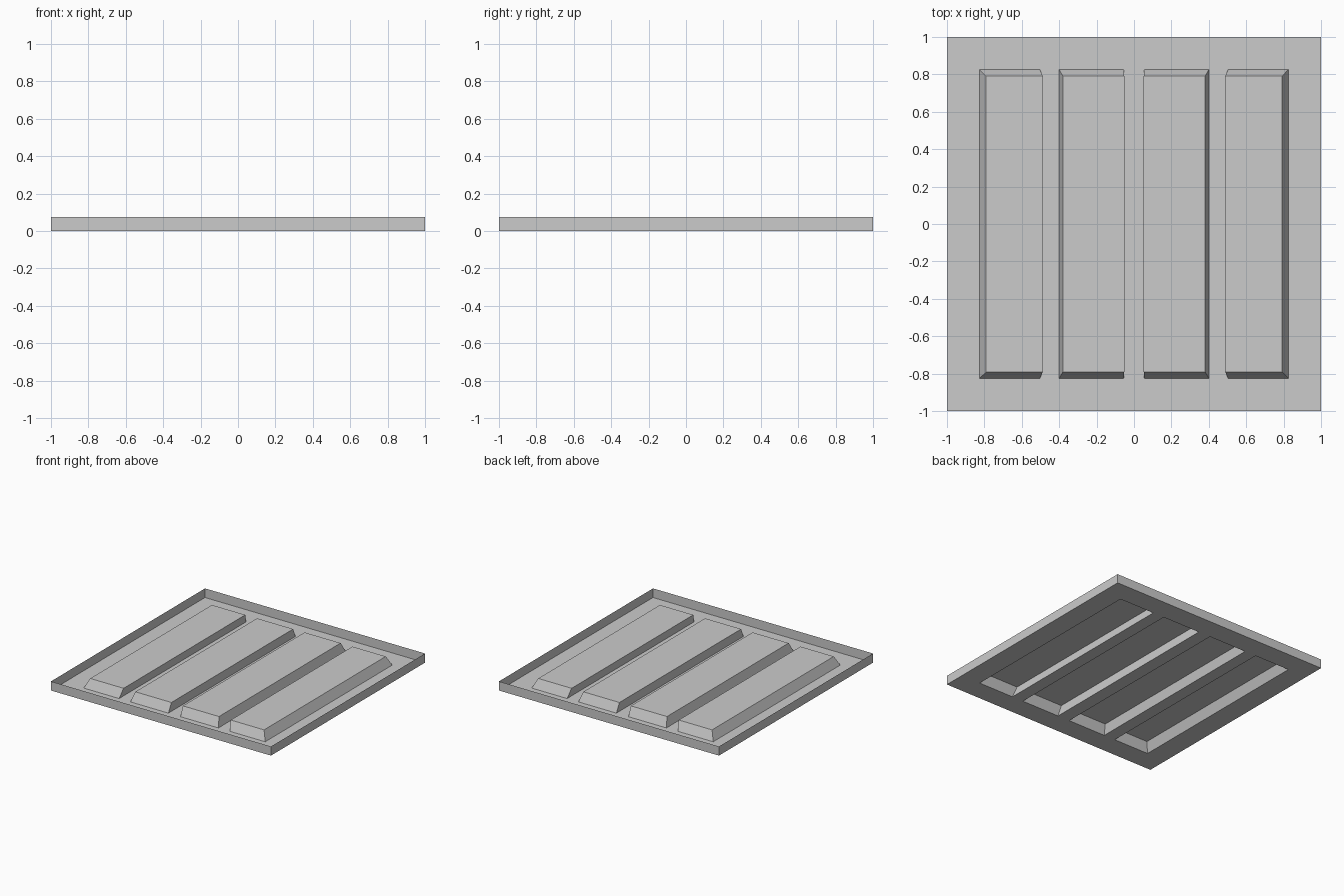
import bpy, bmesh

if "Cube" in bpy.data.objects:
    bpy.data.objects.remove(bpy.data.objects["Cube"])

H = 0.075          # rim and rib height
YB, YT = 0.825, 0.79   # rib half length at base and top

# Rib x extents on the left half: base left, base right, top left, top right
left_ribs = [(-0.825, -0.503, -0.79, -0.487), (-0.40, -0.055, -0.38, -0.052)]
ribs = left_ribs + [(-b, -a, -d, -c) for a, b, c, d in reversed(left_ribs)]


def make(name, faces):
    """Build one sheet-metal part from a list of faces given as corner points."""
    bm = bmesh.new()
    for f in faces:
        bm.faces.new([bm.verts.new(p) for p in f])
    bmesh.ops.remove_doubles(bm, verts=bm.verts, dist=1e-5)
    mesh = bpy.data.meshes.new(name)
    bm.to_mesh(mesh)
    bm.free()
    ob = bpy.data.objects.new(name, mesh)
    bpy.context.collection.objects.link(ob)
    return ob


def rect(x0, x1, y0, y1, z):
    return [(x0, y0, z), (x1, y0, z), (x1, y1, z), (x0, y1, z)]


def sides(low, high):
    return [[low[i], low[(i + 1) % 4], high[(i + 1) % 4], high[i]] for i in range(4)]


# Flat sheet, open beneath each rib
xs = [-1] + [x for r in ribs for x in r[:2]] + [1]
ys = [-1, -YB, YB, 1]
make("floor_sheet", [rect(xs[i], xs[i + 1], ys[j], ys[j + 1], 0)
                     for i in range(len(xs) - 1) for j in range(3)
                     if not (i % 2 == 1 and j == 1)])

# Upturned thin rim
make("rim", sides(rect(-1, 1, -1, 1, 0), rect(-1, 1, -1, 1, H)))

# Raised hollow ribs
for n, (a, b, c, d) in enumerate(ribs, 1):
    low, high = rect(a, b, -YB, YB, 0), rect(c, d, -YT, YT, H)
    make(f"rib_{n}", sides(low, high) + [high])
